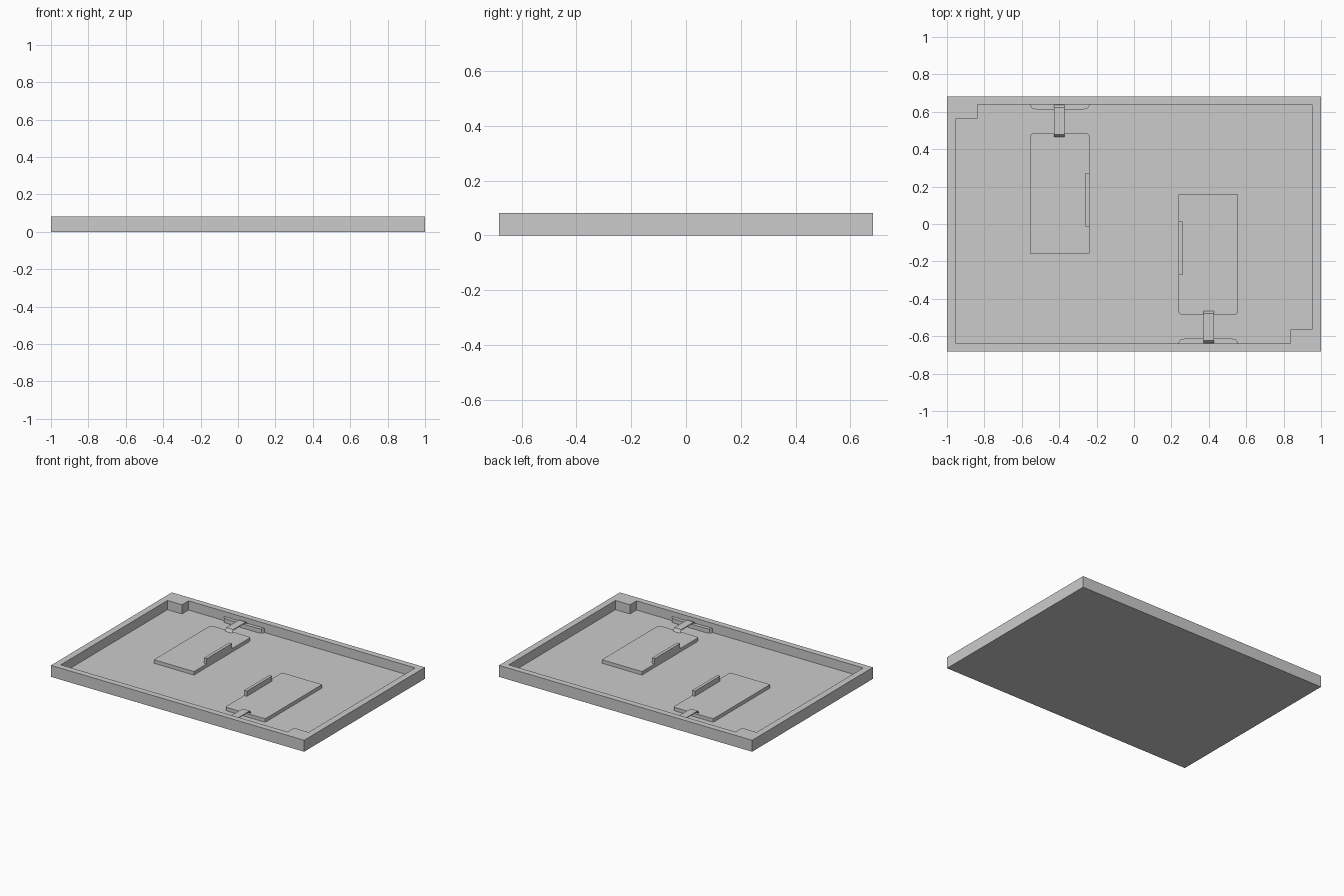
import bpy
import bmesh
from math import pi
from mathutils import Matrix

cube = bpy.data.objects.get("Cube")
if cube:
    bpy.data.objects.remove(cube, do_unlink=True)

grey = bpy.data.materials.new("plain grey")
grey.use_nodes = True
grey.diffuse_color = (0.6, 0.6, 0.6, 1)
grey.node_tree.nodes["Principled BSDF"].inputs["Base Color"].default_value = (0.6, 0.6, 0.6, 1)

HEIGHT, FLOOR, PAD_TOP = 0.082, 0.016, 0.041
IN_X, IN_Y = 0.953, 0.638


def prism(name, points, low, high, axis="z", turned=False):
    """Extrude an outline along z (xy points) or along x (yz points)."""
    bm = bmesh.new()
    along_z = axis == "z"
    verts = [bm.verts.new((a, b, low) if along_z else (low, a, b)) for a, b in points]
    face = bm.faces.new(verts)
    out = bmesh.ops.extrude_face_region(bm, geom=[face])
    step = (0, 0, high - low) if along_z else (high - low, 0, 0)
    moved = [v for v in out["geom"] if isinstance(v, bmesh.types.BMVert)]
    bmesh.ops.translate(bm, verts=moved, vec=step)
    if turned:
        bm.transform(Matrix.Rotation(pi, 4, "Z"))
    bmesh.ops.recalc_face_normals(bm, faces=bm.faces)
    mesh = bpy.data.meshes.new(name)
    bm.to_mesh(mesh)
    bm.free()
    mesh.materials.append(grey)
    obj = bpy.data.objects.new(name, mesh)
    bpy.context.collection.objects.link(obj)
    return obj


def rect(x0, x1, y0, y1):
    return [(x0, y0), (x1, y0), (x1, y1), (x0, y1)]


def eased(x0, x1, y0, y1, rx, ry, far):
    """Rectangle with two softened corners, at the far (high y) or near end."""
    soft = [(x1, 1), (x1 - 0.3 * rx, 0.3), (x1 - rx, 0), (x0 + rx, 0), (x0 + 0.3 * rx, 0.3), (x0, 1)]
    if far:
        return [(x0, y0), (x1, y0)] + [(x, y1 - ry * t) for x, t in soft]
    return [(x0, y1), (x1, y1)] + [(x, y0 + ry * t) for x, t in soft]


# Tray hollowed by an outline that leaves blocks in two opposite corners
tray = prism("tray", rect(-1, 1, -0.682, 0.682), 0, HEIGHT)
bx, by = 0.838, 0.565
half = [(-IN_X, -IN_Y), (bx, -IN_Y), (bx, -by), (IN_X, -by)]
hollow = prism("hollow_cutter", half + [(-x, -y) for x, y in half], FLOOR, 0.2)
hollow.hide_render = True
cut = tray.modifiers.new("hollow", "BOOLEAN")
cut.operation = "DIFFERENCE"
cut.solver = "EXACT"
cut.object = hollow
bpy.context.view_layer.objects.active = tray
tray.select_set(True)
bpy.ops.object.modifier_apply(modifier="hollow")
bpy.data.objects.remove(hollow, do_unlink=True)

# Matching fittings, one set turned half way round
strap_path = [(0.465, PAD_TOP), (0.478, 0.062), (0.622, 0.062), (IN_Y, 0.045)]
strap_outline = strap_path + [(y, z - 0.006) for y, z in reversed(strap_path)]
for side, turned in (("back", False), ("front", True)):
    prism(side + "_pad", eased(-0.555, -0.238, -0.157, 0.485, 0.016, 0.016, True),
          FLOOR, PAD_TOP, turned=turned)
    prism(side + "_pad_ridge", rect(-0.26, -0.238, -0.013, 0.272),
          PAD_TOP, 0.078, turned=turned)
    prism(side + "_wall_plate", eased(-0.555, -0.238, 0.613, IN_Y, 0.03, 0.02, False),
          FLOOR, 0.046, turned=turned)
    prism(side + "_strap", strap_outline, -0.428, -0.372, axis="x", turned=turned)
